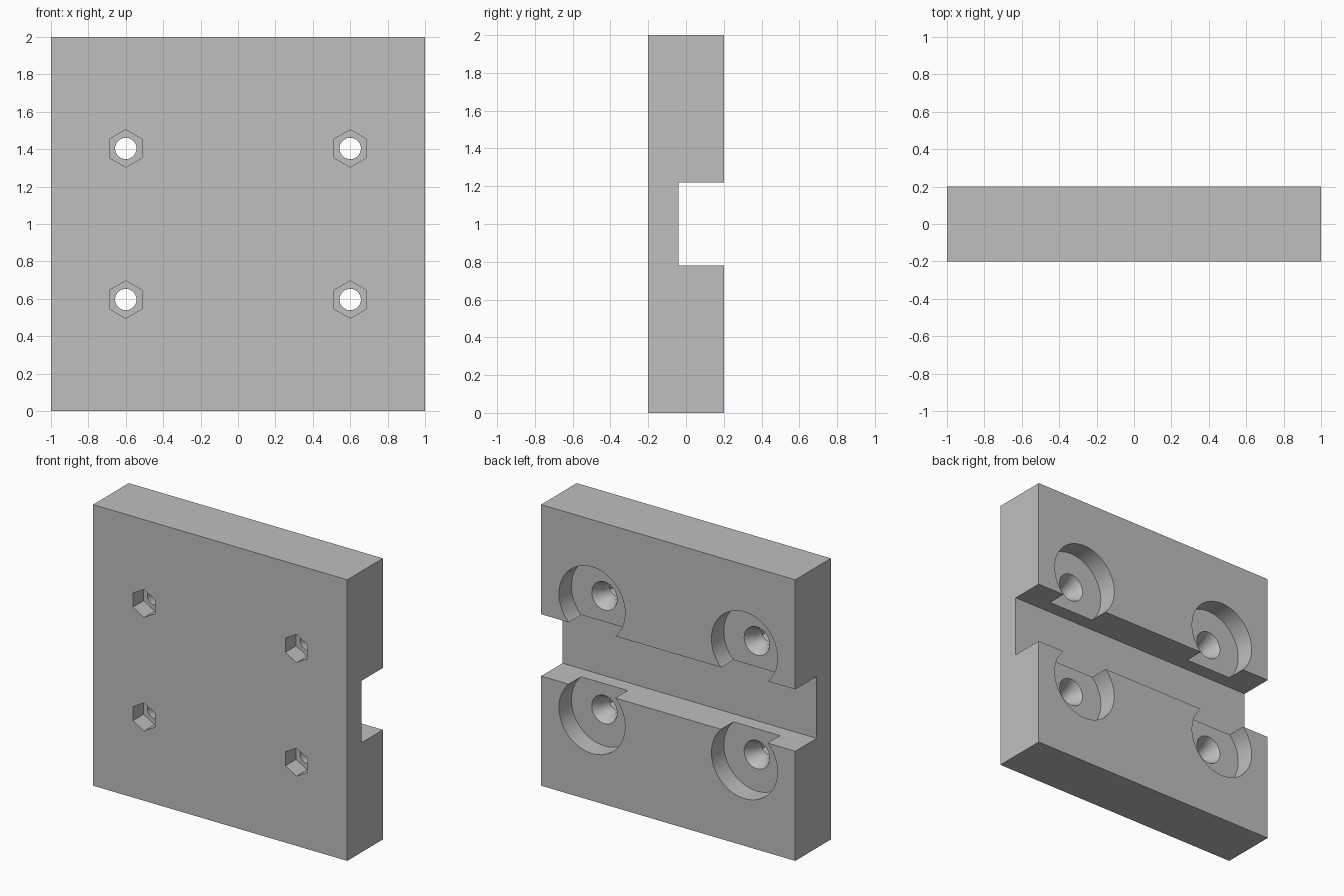
import bpy, bmesh, math

if "Cube" in bpy.data.objects:
    bpy.data.objects.remove(bpy.data.objects["Cube"], do_unlink=True)

grey = bpy.data.materials.new("plain_grey")
grey.use_nodes = True
colour = (0.52, 0.52, 0.52, 1)
grey.diffuse_color = colour
grey.node_tree.nodes["Principled BSDF"].inputs["Base Color"].default_value = colour


def finish(name, bm):
    bmesh.ops.recalc_face_normals(bm, faces=bm.faces[:])
    mesh = bpy.data.meshes.new(name)
    bm.to_mesh(mesh)
    bm.free()
    mesh.materials.append(grey)
    obj = bpy.data.objects.new(name, mesh)
    bpy.context.collection.objects.link(obj)
    return obj


def lathe_y(name, profile, sides, x, z):
    """Closed solid turned around the y direction from (radius, y) pairs."""
    bm = bmesh.new()
    rings = []
    for radius, y in profile:
        angles = [math.tau * i / sides for i in range(sides)]
        rings.append([bm.verts.new((x + radius * math.sin(a), y, z + radius * math.cos(a)))
                      for a in angles])
    for a, b in zip(rings, rings[1:]):
        for i in range(sides):
            j = (i + 1) % sides
            bm.faces.new((a[i], a[j], b[j], b[i]))
    bm.faces.new(rings[0])
    bm.faces.new(rings[-1])
    return finish(name, bm)


# Grooved block: side profile (y, z) extruded across x
front, back, groove = -0.2, 0.2, -0.04
side = [(front, 0), (back, 0), (back, 0.78), (groove, 0.78),
        (groove, 1.22), (back, 1.22), (back, 2), (front, 2)]
bm = bmesh.new()
face = bm.faces.new([bm.verts.new((-1, y, z)) for y, z in side])
extruded = bmesh.ops.extrude_face_region(bm, geom=[face])["geom"]
bmesh.ops.translate(bm, vec=(2, 0, 0),
                    verts=[v for v in extruded if isinstance(v, bmesh.types.BMVert)])
block = finish("grooved_block", bm)

# Four holes: wide recess, countersink and bolt hole behind, hex nut pocket in front
bore = [(0.26, 0.3), (0.26, 0.06), (0.1, 0.06), (0.057, -0.02), (0.057, -0.15)]
pocket = [(0.1, -0.3), (0.1, -0.08)]
cutters = []
for x in (-0.6, 0.6):
    for z in (0.596, 1.404):
        cutters.append(lathe_y("bore_cutter", bore, 64, x, z))
        cutters.append(lathe_y("nut_pocket_cutter", pocket, 6, x, z))

for cutter in cutters:
    cutter.hide_render = True
    cut = block.modifiers.new("cut", "BOOLEAN")
    cut.operation = "DIFFERENCE"
    cut.solver = "EXACT"
    cut.object = cutter

# Apply the cuts and drop the cutters
bpy.context.view_layer.update()
evaluated = block.evaluated_get(bpy.context.evaluated_depsgraph_get())
result = bpy.data.meshes.new_from_object(evaluated)
block.modifiers.clear()
block.data = result
for cutter in cutters:
    bpy.data.objects.remove(cutter, do_unlink=True)

# Smooth round walls, sharp edges elsewhere
bpy.ops.object.select_all(action="DESELECT")
block.select_set(True)
bpy.context.view_layer.objects.active = block
bpy.ops.object.shade_smooth_by_angle(angle=math.radians(30))
